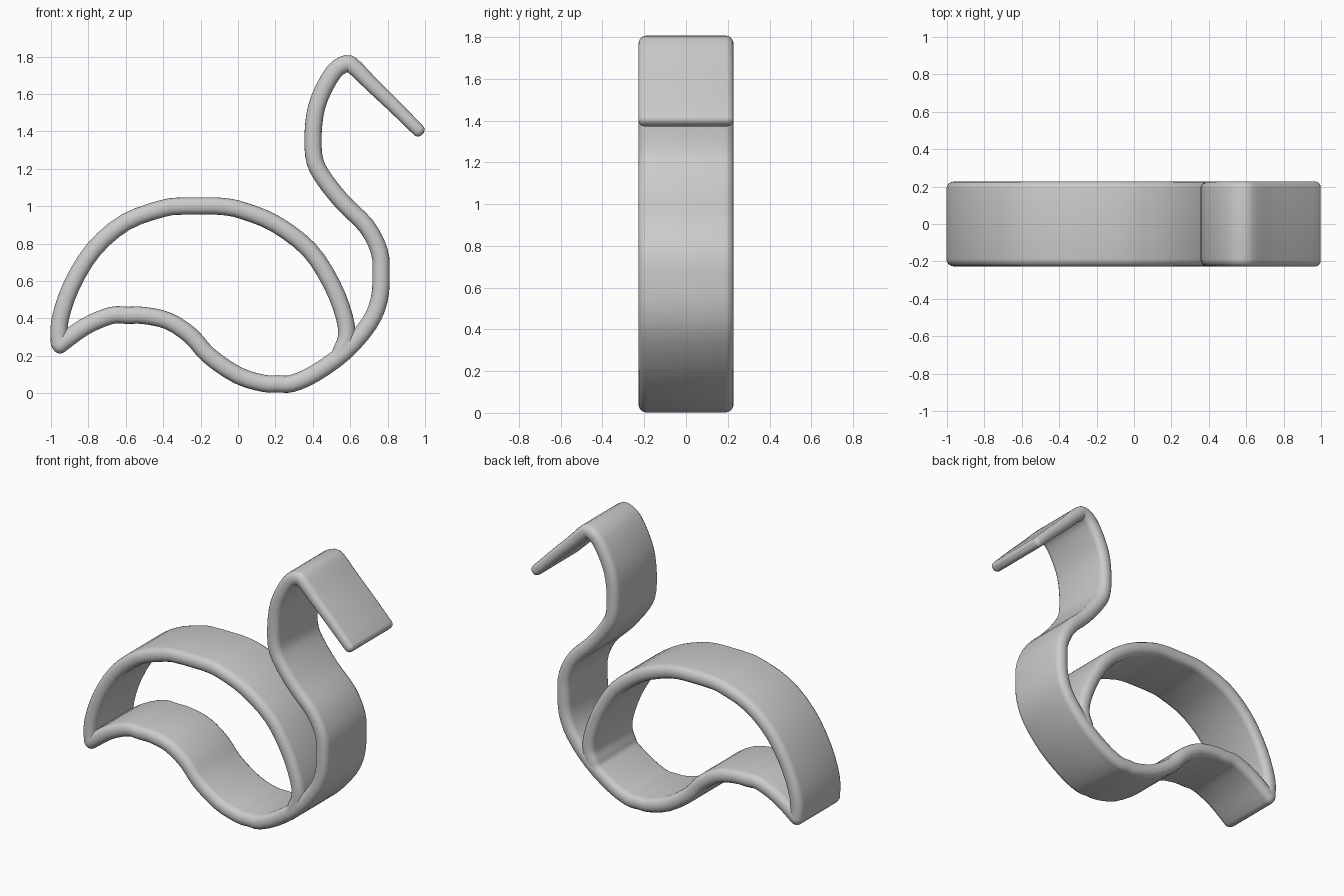
import bpy, bmesh, math
from mathutils import Vector

cube = bpy.data.objects.get("Cube")
if cube:
    bpy.data.objects.remove(cube, do_unlink=True)

grey = bpy.data.materials.new("plain grey")
grey.use_nodes = True
GREY = (0.6, 0.6, 0.6, 1)
grey.diffuse_color = GREY
grey.node_tree.nodes["Principled BSDF"].inputs["Base Color"].default_value = GREY


def smooth_path(points, steps=3):
    """Spline through (x, z) points."""
    p = [Vector(q) for q in points]
    p = [2 * p[0] - p[1]] + p + [2 * p[-1] - p[-2]]
    path = []
    for a, b, c, d in zip(p, p[1:], p[2:], p[3:]):
        for i in range(steps):
            t = i / steps
            path.append((2 * b + (c - a) * t + (2 * a - 5 * b + 4 * c - d) * t ** 2
                         + (3 * b - a - 3 * c + d) * t ** 3) / 2)
    return path + [p[-2]]


def ribbon(name, points, width, thin_start=1.0, thin_count=1, thick=0.046):
    """Sweep a rounded strip along a path, with rounded ends."""
    path = smooth_path(points)
    last = len(path) - 1
    bm = bmesh.new()
    rings = []

    def add_ring(centre, tangent, half, inset):
        r = half * 0.88
        normal = Vector((-tangent.y, tangent.x))
        ring = []
        for k, (sn, sy) in enumerate(((1, 1), (-1, 1), (-1, -1), (1, -1))):
            for j in range(5):
                a = math.pi / 2 * (k + j / 4)
                n = sn * (half - r) + (r - inset) * math.cos(a)
                y = sy * (width / 2 - r) + (r - inset) * math.sin(a)
                q = centre + normal * n
                ring.append(bm.verts.new((q.x, y, q.y)))
        rings.append(ring)

    for i, c in enumerate(path):
        tangent = (path[min(i + 1, last)] - path[max(i - 1, 0)]).normalized()
        f = min(i / thin_count, 1)
        half = thick * (thin_start + (1 - thin_start) * f)
        r = half * 0.88
        angles = [math.radians(d) for d in (80, 60, 40, 20)]
        if i == 0:
            for a in angles:
                add_ring(c - tangent * r * math.sin(a), tangent, half, r * (1 - math.cos(a)))
        add_ring(c, tangent, half, 0)
        if i == last:
            for a in reversed(angles):
                add_ring(c + tangent * r * math.sin(a), tangent, half, r * (1 - math.cos(a)))

    for a, b in zip(rings, rings[1:]):
        for i in range(len(a)):
            j = (i + 1) % len(a)
            bm.faces.new((a[i], a[j], b[j], b[i]))
    bm.faces.new(rings[0])
    bm.faces.new(rings[-1])
    bmesh.ops.recalc_face_normals(bm, faces=bm.faces)
    mesh = bpy.data.meshes.new(name)
    bm.to_mesh(mesh)
    bm.free()
    mesh.materials.append(grey)
    obj = bpy.data.objects.new(name, mesh)
    bpy.context.collection.objects.link(obj)
    return obj


# Beak, neck, chest, belly and tail underside as one strip
body = ribbon("neck_and_belly", [
    (.965, 1.405), (.84, 1.53), (.71, 1.655), (.625, 1.74), (.58, 1.762), (.51, 1.715),
    (.435, 1.575), (.405, 1.44), (.405, 1.27), (.447, 1.165), (.56, 1.02), (.687, .893),
    (.755, .76), (.765, .64), (.755, .5), (.70, .37), (.57, .22), (.41, .105),
    (.29, .052), (.215, .05), (.14, .052), (0, .095), (-.155, .2), (-.25, .305),
    (-.37, .385), (-.5, .415), (-.59, .416), (-.68, .415), (-.82, .355), (-.955, .257)],
    .456, thin_start=.74, thin_count=12)

# Arched back from the tail tip to the chest
back = ribbon("arched_back", [
    (-.955, .265), (-.952, .39), (-.89, .575), (-.77, .77), (-.6, .915), (-.4, .988),
    (-.3, 1), (-.2, 1.001), (-.08, .998), (.03, .975), (.2, .905), (.38, .768),
    (.5, .585), (.568, .41), (.58, .3), (.55, .22)], .454)

# Merge the strips into one shell
union = body.modifiers.new("merge", "BOOLEAN")
union.operation = "UNION"
union.solver = "EXACT"
union.object = back
bpy.ops.object.select_all(action="DESELECT")
body.select_set(True)
bpy.context.view_layer.objects.active = body
bpy.ops.object.modifier_apply(modifier=union.name)
bpy.data.objects.remove(back, do_unlink=True)
body.name = "bird_outline_band"
bpy.ops.object.shade_smooth_by_angle(angle=math.radians(40))
